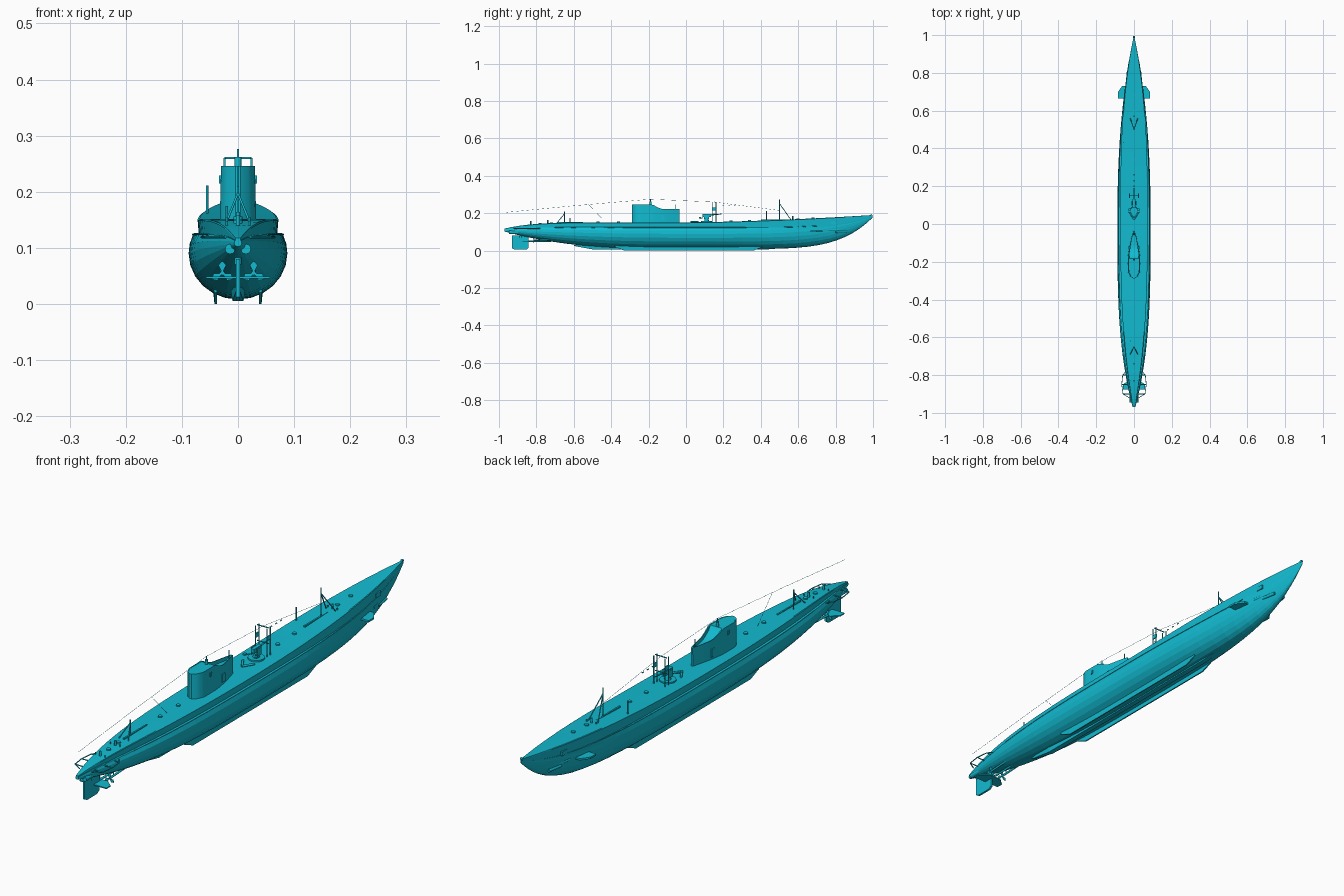
import bpy
import bmesh
import math
from mathutils import Vector

default_cube = bpy.data.objects.get("Cube")
if default_cube:
    bpy.data.objects.remove(default_cube)

paint = bpy.data.materials.new("sea_cyan")
paint.use_nodes = True
paint.diffuse_color = (0.006, 0.5, 0.64, 1)
paint.node_tree.nodes["Principled BSDF"].inputs["Base Color"].default_value = paint.diffuse_color

SIDES = (-1, 1)
WIRE, THIN, THICK = 0.0005, 0.002, 0.004


def add_object(name, mesh_builder, smooth=False):
    """Turn a finished bmesh into a painted object."""
    bmesh.ops.recalc_face_normals(mesh_builder, faces=mesh_builder.faces)
    mesh = bpy.data.meshes.new(name)
    mesh_builder.to_mesh(mesh)
    mesh_builder.free()
    mesh.materials.append(paint)
    part = bpy.data.objects.new(name, mesh)
    bpy.context.collection.objects.link(part)
    if smooth:
        bpy.ops.object.select_all(action='DESELECT')
        part.select_set(True)
        bpy.context.view_layer.objects.active = part
        bpy.ops.object.shade_smooth_by_angle(angle=math.radians(35))


def loft(name, sections, smooth=False):
    """Skin matching closed sections and cap both ends."""
    builder = bmesh.new()
    rings = [[builder.verts.new(point) for point in section] for section in sections]
    for ring, following in zip(rings, rings[1:]):
        for index in range(len(ring)):
            builder.faces.new((ring[index - 1], ring[index], following[index], following[index - 1]))
    builder.faces.new(rings[0])
    builder.faces.new(rings[-1])
    add_object(name, builder, smooth)


def mirrored(y, half):
    """Close a half section, given from bottom to top, across the centre plane."""
    right = [(x, y, z) for x, z in half]
    left = [(-x, y, z) for x, z in reversed(half) if x > 0]
    return right + left


def box(name, centre, size):
    builder = bmesh.new()
    bmesh.ops.create_cube(builder, size=1)
    for vert in builder.verts:
        vert.co = Vector(centre) + vert.co * Vector(size)
    add_object(name, builder)


def rod(name, start, end, radius=THIN, tip=None, sides=12):
    start, end = Vector(start), Vector(end)
    builder = bmesh.new()
    bmesh.ops.create_cone(builder, cap_ends=True, segments=sides, radius1=radius,
                          radius2=tip or radius, depth=(end - start).length)
    turn = (end - start).to_track_quat('Z', 'Y')
    for vert in builder.verts:
        vert.co = (start + end) / 2 + turn @ vert.co
    add_object(name, builder, smooth=True)


def path(name, points, radius=THIN):
    for start, end in zip(points, points[1:]):
        rod(name, start, end, radius, sides=6)


def fin(name, side, root, span, front, back, height, thickness):
    """Horizontal plane with a tapered, clipped tip."""
    chord = front - back
    outline = [(root, back), (span, back), (span, front - chord / 2), (root + (span - root) / 2, front),
               (root, front)]
    loft(name, [[(side * x, y, height + step * thickness / 2) for x, y in outline] for step in SIDES])


def hull_shape(y):
    """Widths and heights of the hull at a station, as powers of the distance from amidships."""
    def blend(middle, bow_end, bow_power, stern_end, stern_power):
        end, power = (bow_end, bow_power) if y > 0 else (stern_end, stern_power)
        return middle + (end - middle) * (y if y > 0 else -y / 0.98) ** power
    return {"beam": blend(0.088, 0, 2.4, 0.004, 3.2),
            "casing": blend(0.072, 0, 3.1, 0.003, 2.7),
            "keel": blend(0.008, 0.18, 6, 0.105, 2.8),
            "bilge": blend(0.09, 0.184, 4.4, 0.108, 2),
            "ledge": blend(0.124, 0.186, 5.6, 0.112, 12),
            "deck": blend(0.151, 0.19, 1.6, 0.115, 7)}


def on_deck(x, y, height=0.0):
    return (x, y, hull_shape(y)["deck"] + height)


def post(name, x, y, height, radius=THIN, tip=None):
    rod(name, on_deck(x, y, -THICK), on_deck(x, y, height), radius, tip)


def hull_section(y):
    s = hull_shape(y)
    half = []
    # Faceted round bottom
    for step in range(7):
        angle = math.radians(15 * step)
        half.append((s["beam"] * math.sin(angle), s["bilge"] - (s["bilge"] - s["keel"]) * math.cos(angle)))
    # Shoulder, ledge and upright casing
    half.append((s["beam"] * 0.98, (s["bilge"] + s["ledge"]) / 2))
    half.append(((s["beam"] + s["casing"]) / 2, s["ledge"]))
    half.append((s["casing"] * 0.97, s["ledge"]))
    half.append((s["casing"], s["deck"] - THIN))
    half.append((s["casing"] * 0.95, s["deck"]))
    half.append((0, s["deck"] + WIRE))
    return mirrored(y, half)


# Hull stations crowd together towards the ends
stations = [math.sin(math.pi * step / 40) for step in range(-20, 21)]
loft("hull", [hull_section(0.997 * s if s > 0 else 0.97 * s) for s in stations])

# Ballast keel, bilge keels and side strakes
loft("ballast_keel", [mirrored(y, [(width * 0.7, bottom), (width, 0.03)])
                      for y, width, bottom in ((-0.6, THICK, 0.025), (-0.49, 0.014, 0.005),
                                               (0.42, 0.014, 0.005), (0.56, THICK, 0.02))])
for side in SIDES:
    loft("bilge_keel", [[(side * 0.037, y, 0.03), (side * 0.045, y, 0.03),
                         (side * 0.042, y, bottom), (side * 0.037, y, bottom)]
                        for y, bottom in ((-0.38, 0.02), (-0.33, 0), (0.36, 0), (0.41, 0.02))])
    strake = []
    for step in range(-7, 8):
        shape = hull_shape(step / 10)
        strake.append((side * (shape["beam"] + shape["casing"]) / 2, step / 10, shape["ledge"]))
    path("side_strake", strake)

# Conning tower: teardrop plan, high after part, low open bridge
TOWER_BACK, TOWER_LENGTH, TOWER_TOP, BRIDGE_TOP = -0.288, 0.252, 0.246, 0.222


def tower_section(along):
    width = 0.0325 * min(1, math.sqrt(along / 0.2) + 0.15) * (1 - max(0, along - 0.4) ** 1.5 / 0.52)
    drop = min(1, max(0, (along - 0.44) / 0.25))
    top = TOWER_TOP + (BRIDGE_TOP - TOWER_TOP) * math.sin(drop * math.pi / 2)
    floor = top - (0.014 if 0.44 < along < 0.95 else WIRE)
    return mirrored(TOWER_BACK + along * TOWER_LENGTH,
                    [(width, 0.145), (width * 0.93, top), (width * 0.8, top), (width * 0.78, floor)])


loft("conning_tower", [tower_section(step / 24) for step in range(25)], smooth=True)
for side in SIDES:
    box("tower_door", (side * 0.026, -0.125, 0.176), (THICK, 0.018, 0.03))
    box("running_light", (side * 0.03, -0.21, BRIDGE_TOP), (0.008, 0.01, 0.014))
rod("periscope_tube", (0, -0.19, BRIDGE_TOP), (0, -0.19, 0.262), 0.006)
rod("periscope_head", (0, -0.19, TOWER_TOP), (0, -0.19, 0.276))
rod("bridge_post", (0, -0.055, 0.2), (0, -0.055, TOWER_TOP))

# Deck gun on its round platform
GUN_Y, FRAME_Y, FRAME_X, FRAME_TOP = 0.11, 0.15, 0.024, 0.26
post("gun_platform", 0, GUN_Y, 0.006, 0.03)
post("gun_pedestal", 0, GUN_Y, 0.03, 0.014, 0.009)
box("gun_breech", on_deck(0, GUN_Y, 0.037), (0.014, 0.045, 0.016))
rod("gun_barrel", on_deck(0, GUN_Y, 0.037), on_deck(0, 0.19, 0.042), THICK, THIN)

# Gun seats, tall side frames and breakwater
for side in SIDES:
    box("gun_cheek", on_deck(side * 0.012, GUN_Y, 0.03), (THICK, 0.026, 0.028))
    box("gun_seat", on_deck(side * FRAME_X, 0.075, 0.024), (0.01, 0.012, 0.006))
    rod("gun_seat_arm", on_deck(side * 0.01, 0.09, 0.024), on_deck(side * FRAME_X, 0.075, 0.02))
    for offset in SIDES:
        y = FRAME_Y + offset * 0.01
        rod("frame_post", on_deck(side * FRAME_X, y), (side * FRAME_X, y, FRAME_TOP))
    box("frame_panel", (side * FRAME_X, FRAME_Y, BRIDGE_TOP), (THICK, 0.022, 0.016))
    rod("breakwater", on_deck(0, 0.025, THICK), on_deck(side * 0.025, 0.065, THICK), THICK)
for height in (0.2, FRAME_TOP):
    rod("frame_crossbar", (-FRAME_X, FRAME_Y, height), (FRAME_X, FRAME_Y, height))

# Masts with braced legs
for name, y, height, leg_offset in (("forward", 0.5, 0.11, 0.06), ("aft", -0.65, 0.06, -0.04)):
    post(name + "_mast", 0, y, height)
    for side in SIDES:
        rod(name + "_mast_leg", on_deck(side * 0.02, y + leg_offset), on_deck(0, y, height * 0.8))
post("whip_mast", -0.055, 0.43, 0.05)
post("short_mast", -0.02, -0.62, 0.025)

# Aerial wires and insulators
path("aerial_wire", [(0, -0.96, 0.205), (0, -0.6, 0.24), (0, -0.19, 0.275), (0, FRAME_Y, FRAME_TOP),
                     (0, 0.5, 0.215)], WIRE)
rod("aerial_lead", (0, -0.52, TOWER_TOP), on_deck(0, -0.43), WIRE)
for y in (0.2, 0.23, 0.26):
    rod("insulator", (0, y - THICK, 0.24), (0, y + THICK, 0.24))

# Deck fittings
for name, y in (("forward", 0.47), ("aft", -0.62)):
    box(name + "_deck_rail", on_deck(0, y), (0.006, 0.14, 0.008))
for y in (0.68, 0.6, 0.34, 0.24, -0.36, -0.47, -0.72, -0.78):
    post("deck_hatch", 0, y, 0.005, 0.008)
for y in (0.57, -0.74, -0.83):
    post("capstan", 0, y, 0.018, THICK)
    for side in SIDES:
        post("bollard", side * 0.02, y, 0.008)
rod("bow_eye", (-THICK, 0.99, 0.19), (THICK, 0.99, 0.19), 0.005)

# Rudder and its supports
rudder = [(-0.93, 0.012), (-0.915, 0.005), (-0.855, 0.005), (-0.842, 0.014), (-0.842, 0.08), (-0.93, 0.08)]
loft("rudder", [[(side * THICK, y, z) for y, z in rudder] for side in SIDES])
rod("rudder_stock", (0, -0.885, 0.07), (0, -0.885, 0.1), 0.006)
rod("stern_skeg", (0, -0.92, 0.048), (0, -0.7, 0.052), THICK)

# Diving planes, propellers, guards, torpedo doors and anchors
SCREW_X, SCREW_Y, SCREW_Z = 0.028, -0.815, 0.055
for side in SIDES:
    fin("stern_plane", side, 0, 0.057, -0.825, -0.875, 0.047, THICK)
    fin("bow_plane", side, 0.04, 0.086, 0.73, 0.665, 0.104, 0.007)
    rod("stern_tube", (side * 0.014, -0.945, 0.098), (side * 0.014, -0.86, 0.098), 0.009)
    hub = Vector((side * SCREW_X, SCREW_Y, SCREW_Z))
    rod("propeller_shaft", hub, (side * SCREW_X, -0.62, 0.066), THICK)
    rod("shaft_strut", hub + Vector((0, 0.025, 0)), (side * 0.015, -0.78, 0.09))
    for blade in range(3):
        angle = math.radians(90 + 120 * blade)
        outward = Vector((math.cos(angle), 0, math.sin(angle)))
        across = Vector((-outward.z, 0, outward.x)) * 0.007
        middle, tip = hub + outward * 0.014, hub + outward * 0.022
        loft("propeller_blade", [[point + Vector((0, step * THIN / 2, 0))
                                  for point in (hub, middle + across, tip, middle - across)]
                                 for step in SIDES])
    guard = [(side * x, y, 0.119) for x, y in ((0.034, -0.77), (0.06, -0.8), (0.065, -0.85),
                                               (0.058, -0.9), (0.025, -0.92))]
    path("propeller_guard", guard)
    for corner in guard[1:-1]:
        rod("guard_strut", (side * 0.02, corner[1], corner[2]), corner)
    for y, height in ((0.79, 0.11), (0.83, 0.1)):
        width = hull_shape(y)["beam"]
        rod("torpedo_door", (side * width, y - 0.03, height), (side * width * 0.7, y + 0.03, height), 0.006)
    box("anchor", (side * 0.037, 0.79, 0.147), (0.008, 0.03, 0.016))
